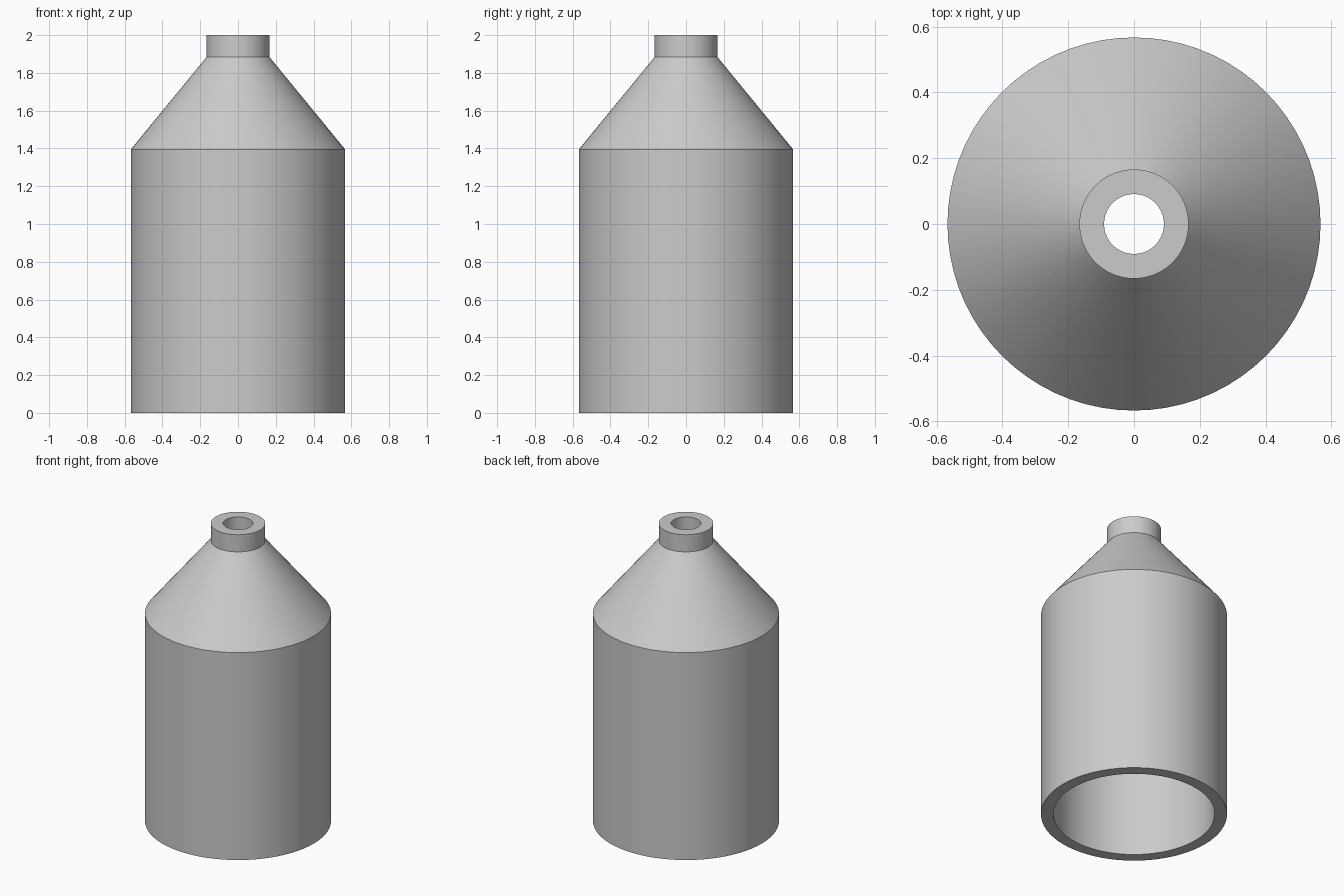
import bpy
import bmesh
import math

SEGMENTS = 72
WALL = 0.075

cube = bpy.data.objects.get("Cube")
if cube:
    bpy.data.objects.remove(cube, do_unlink=True)

# Plain grey material
grey = bpy.data.materials.new("light_grey")
grey.use_nodes = True
colour = (0.6, 0.6, 0.6, 1.0)
grey.diffuse_color = colour
grey.node_tree.nodes["Principled BSDF"].inputs["Base Color"].default_value = colour

# Outer profile from base to neck rim; the bore follows it one wall inside
outer = [(0.567, 0.0), (0.567, 1.395), (0.166, 1.885), (0.166, 2.0)]
inner = [(r - WALL, z) for r, z in reversed(outer)]
profile = outer + inner


def lathe(name, points, material):
    """Revolve a closed profile around the z axis."""
    bm = bmesh.new()
    rings = []
    for r, z in points:
        angles = [2 * math.pi * i / SEGMENTS for i in range(SEGMENTS)]
        rings.append([bm.verts.new((r * math.cos(a), r * math.sin(a), z)) for a in angles])
    for low, high in zip(rings, rings[1:] + rings[:1]):
        for i in range(SEGMENTS):
            j = (i + 1) % SEGMENTS
            bm.faces.new((low[i], low[j], high[j], high[i]))
    bmesh.ops.recalc_face_normals(bm, faces=bm.faces)
    mesh = bpy.data.meshes.new(name)
    bm.to_mesh(mesh)
    bm.free()
    mesh.materials.append(material)
    obj = bpy.data.objects.new(name, mesh)
    bpy.context.collection.objects.link(obj)
    return obj


# Hollow body with conical shoulder and open neck
body = lathe("hollow_bottle_body", profile, grey)
bpy.ops.object.select_all(action="DESELECT")
body.select_set(True)
bpy.context.view_layer.objects.active = body
bpy.ops.object.shade_smooth_by_angle(angle=math.radians(30))
